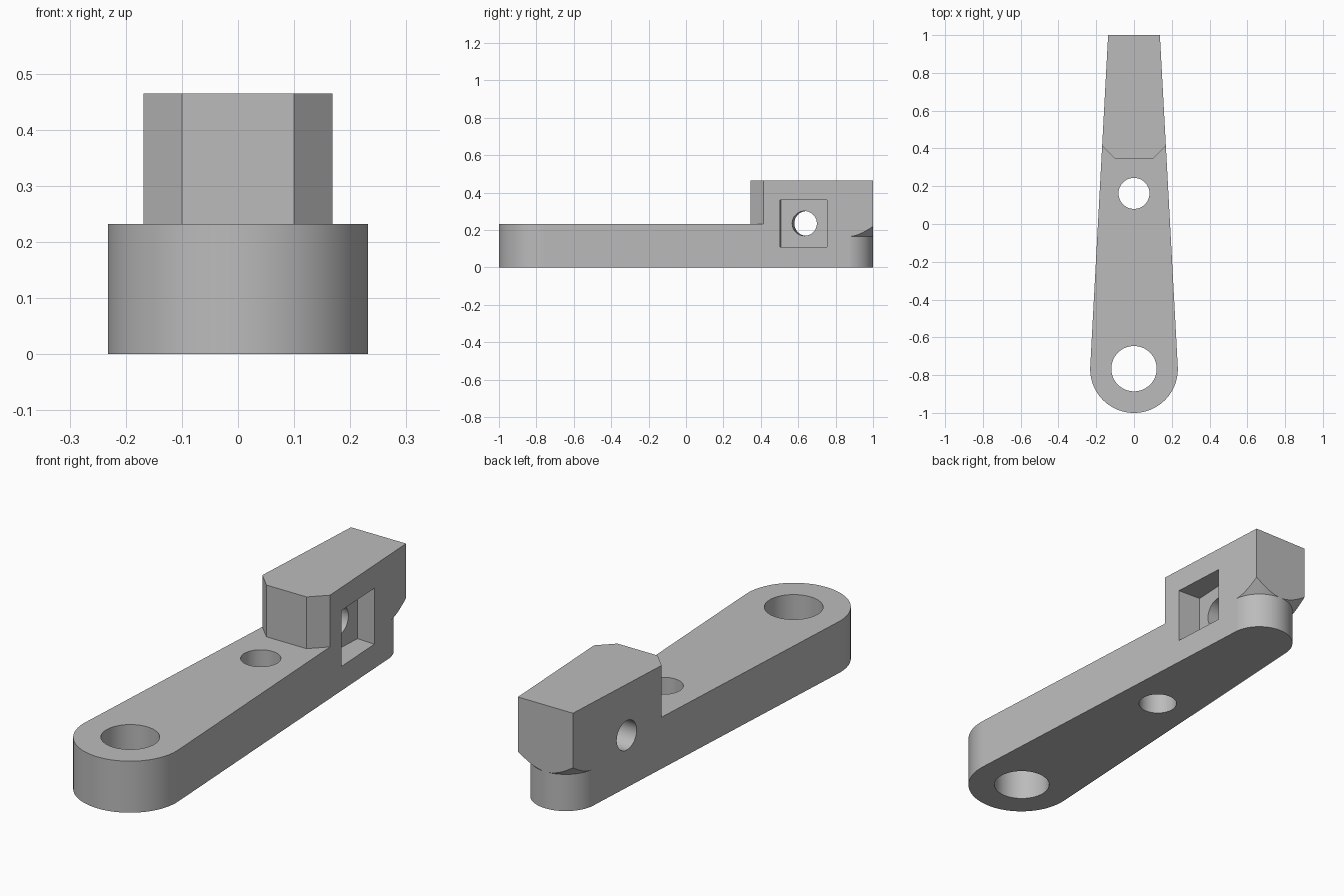
import bpy
import bmesh
from math import sin, cos, pi, atan
from mathutils import Matrix, Vector

cube = bpy.data.objects.get("Cube")
if cube:
    bpy.data.objects.remove(cube, do_unlink=True)

TAPER = atan(0.0537)            # slope of the long sides
FRONT_Y, FRONT_R = -0.768, 0.232
BACK_Y, BACK_R = 0.855, 0.145
SEAT_Z, TOP_Z = 0.232, 0.465

grey = bpy.data.materials.new("grey plastic")
grey.use_nodes = True
grey.diffuse_color = (0.5, 0.5, 0.5, 1)
grey.node_tree.nodes["Principled BSDF"].inputs["Base Color"].default_value = (0.5, 0.5, 0.5, 1)


def make(name, bm, matrix=Matrix()):
    bmesh.ops.recalc_face_normals(bm, faces=bm.faces)
    bm.transform(matrix)
    mesh = bpy.data.meshes.new(name)
    bm.to_mesh(mesh)
    bm.free()
    mesh.materials.append(grey)
    obj = bpy.data.objects.new(name, mesh)
    bpy.context.collection.objects.link(obj)
    return obj


def prism(name, outline, z0, z1, matrix=Matrix()):
    bm = bmesh.new()
    face = bm.faces.new([bm.verts.new((x, y, z0)) for x, y in outline])
    top = bmesh.ops.extrude_face_region(bm, geom=[face])["geom"]
    bmesh.ops.translate(bm, vec=(0, 0, z1 - z0),
                        verts=[v for v in top if isinstance(v, bmesh.types.BMVert)])
    return make(name, bm, matrix)


def arc(x, y, r, a0, a1, steps):
    return [(x + r * cos(a0 + (a1 - a0) * i / steps),
             y + r * sin(a0 + (a1 - a0) * i / steps)) for i in range(steps + 1)]


def disc(x, y, r, steps=96):
    return arc(x, y, r, 0, 2 * pi, steps)[:-1]


def cut(target, cutter):
    cutter.hide_render = True
    mod = target.modifiers.new("cut", "BOOLEAN")
    mod.operation, mod.solver, mod.object = "DIFFERENCE", "EXACT", cutter
    bpy.context.view_layer.objects.active = target
    bpy.ops.object.modifier_apply(modifier=mod.name)
    bpy.data.objects.remove(cutter, do_unlink=True)


# Tapered lever body: round front, flat back
half_back = FRONT_R - (1 - FRONT_Y) * 0.0537
outline = arc(0, FRONT_Y, FRONT_R, TAPER, -pi - TAPER, 72)
outline += [(-half_back, 1), (half_back, 1)]
lever = prism("lever_arm", outline, 0, TOP_Z)

# Lower the arm in front of the chamfered block
step = [(-0.4, -1.2), (0.4, -1.2), (0.4, 0.645), (0.1, 0.345), (-0.1, 0.345), (-0.4, 0.645)]
cut(lever, prism("step_cutter", step, SEAT_Z, 1))

# Pivot hole and small hole
cut(lever, prism("pivot_cutter", disc(0, -0.766, 0.12), -1, 1))
cut(lever, prism("small_hole_cutter", disc(0, 0.162, 0.082), -1, 1))

# Round the lower back end, with a conical flare under the block
bm = bmesh.new()
section = [(BACK_R, -0.1), (BACK_R, 0.165), (BACK_R + 0.2, 0.365), (BACK_R + 0.2, -0.1)]
rings = []
for dx, dy in arc(0, 0, 1, TAPER, pi - TAPER, 48):
    rings.append([bm.verts.new((dx * r, BACK_Y + dy * r, z)) for r, z in section])
for a, b in zip(rings, rings[1:]):
    for i in range(4):
        j = (i + 1) % 4
        bm.faces.new((a[i], a[j], b[j], b[i]))
bm.faces.new(rings[0])
bm.faces.new(rings[-1])
cut(lever, make("flare_cutter", bm))

# Cross hole square to the right side, opening into a square pocket on the left
cross = (Matrix.Translation(Vector((-0.155, 0.645, 0.235)))
         @ Matrix.Rotation(-TAPER, 4, "Z") @ Matrix.Rotation(pi / 2, 4, "Y"))
cut(lever, prism("cross_hole_cutter", disc(0, 0, 0.066, 64), -0.2, 0.7, cross))
h = 0.126
cut(lever, prism("pocket_cutter", [(-h, -h), (h, -h), (h, h), (-h, h)], 0.212, 0.7, cross))

# Smooth curved walls, keep edges crisp
bpy.ops.object.select_all(action="DESELECT")
lever.select_set(True)
bpy.context.view_layer.objects.active = lever
bpy.ops.object.shade_smooth_by_angle(angle=pi / 9)
normals = lever.modifiers.new("weighted normals", "WEIGHTED_NORMAL")
normals.keep_sharp = True
